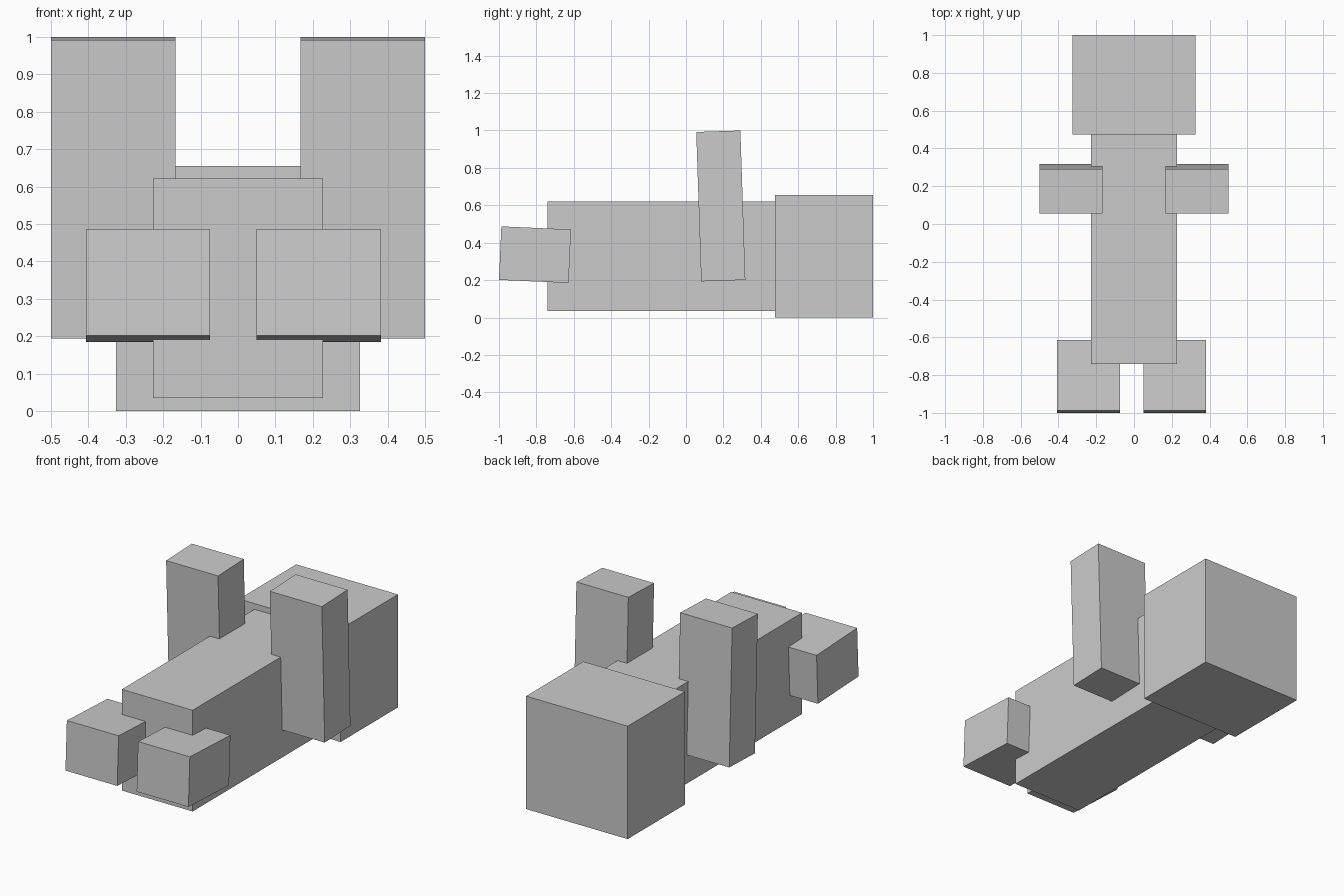
import bpy
from math import radians

if "Cube" in bpy.data.objects:
    bpy.data.objects.remove(bpy.data.objects["Cube"])


def box(name, center, size, tilt=0.0):
    """Add a box, optionally tilted about the x axis (degrees)."""
    bpy.ops.mesh.primitive_cube_add(size=1, location=center)
    ob = bpy.context.object
    ob.name = name
    ob.data.name = name
    ob.scale = size
    bpy.ops.object.transform_apply(location=False, rotation=False, scale=True)
    ob.rotation_euler.x = radians(tilt)
    return ob


# Long torso and the larger head block behind it
box("torso", (0, -0.1325, 0.328), (0.454, 1.215, 0.587))
box("head", (0, 0.7375, 0.3275), (0.652, 0.525, 0.655))

# Upright arms, leaning slightly forward, sunk into the torso sides
for side, x in (("left", -0.333), ("right", 0.333)):
    box("arm_" + side, (x, 0.186, 0.5965), (0.333, 0.236, 0.799), 1.9)

# Short feet at the front end, slightly off centre and tilted
for side, x in (("left", -0.241), ("right", 0.216)):
    box("foot_" + side, (x, -0.8075, 0.336), (0.332, 0.3725, 0.286), -2.55)
